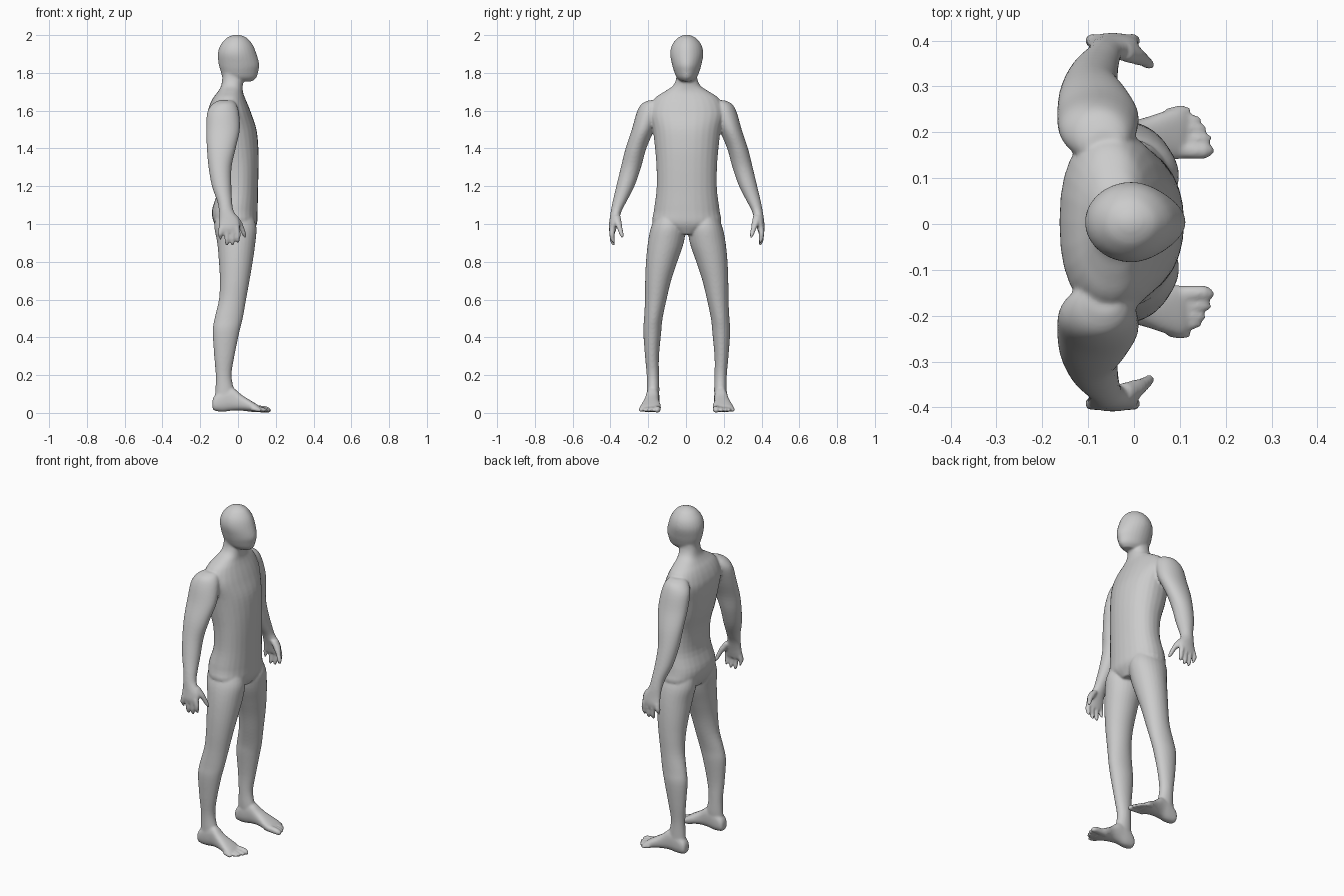
import bpy, bmesh, math

bm = bmesh.new()
CY = 0.004  # slight sideways offset of the body


def catmull(p0, p1, p2, p3, t):
    return 0.5 * (2 * p1 + (p2 - p0) * t + (2 * p0 - 5 * p1 + 4 * p2 - p3) * t * t
                  + (3 * p1 - p0 - 3 * p2 + p3) * t ** 3)


def loft(rows, axis='z', power=2.0, side=1, steps=4, n=28, front=None):
    """Closed skin through rows of (height, a0, a1, b0, b1) oval sections.
    axis z: a = x range, b = y range.  axis x: a = z range, b = y range."""
    fine = []
    for i in range(len(rows) - 1):
        q = [rows[max(i - 1, 0)], rows[i], rows[i + 1], rows[min(i + 2, len(rows) - 1)]]
        for s in range(steps):
            fine.append([catmull(*c, s / steps) for c in zip(*q)])
    fine.append(rows[-1])
    rings = []
    for h, a0, a1, b0, b1 in fine:
        ring = []
        for k in range(n):
            t = 2 * math.pi * k / n
            c, s = math.cos(t), math.sin(t)
            e = 2 / (front if front and c > 0 else power)
            a = (a0 + a1) / 2 + (a1 - a0) / 2 * math.copysign(abs(c) ** e, c)
            b = (b0 + b1) / 2 + (b1 - b0) / 2 * math.copysign(abs(s) ** e, s)
            co = (a, b * side + CY, h) if axis == 'z' else (h, b * side + CY, a)
            ring.append(bm.verts.new(co))
        rings.append(ring)
    for r0, r1 in zip(rings, rings[1:]):
        for k in range(n):
            bm.faces.new((r0[k], r0[(k + 1) % n], r1[(k + 1) % n], r1[k]))
    bm.faces.new(rings[0][::-1])
    bm.faces.new(rings[-1])


def sym(rows):
    return [(z, x0, x1, -w, w) for z, x0, x1, w in rows]


def digit(path, axis, side):
    """Finger or toe: (height, a, b, radius) points."""
    loft([(h, a - r, a + r, b - r, b + r) for h, a, b, r in path], axis, side=side, n=12)


# torso and neck
loft(sym([(0.945, -0.09, 0.07, 0.06), (1.0, -0.125, 0.10, 0.175), (1.07, -0.138, 0.104, 0.174),
          (1.18, -0.108, 0.106, 0.16), (1.3, -0.112, 0.109, 0.16), (1.4, -0.14, 0.108, 0.168),
          (1.5, -0.158, 0.098, 0.18), (1.58, -0.162, 0.072, 0.20), (1.63, -0.15, 0.053, 0.19),
          (1.67, -0.13, 0.036, 0.165), (1.70, -0.107, 0.026, 0.12), (1.73, -0.09, 0.025, 0.075),
          (1.77, -0.083, 0.03, 0.056), (1.82, -0.08, 0.03, 0.055)]), power=2.4, front=2.1)

# head
loft(sym([(1.755, -0.04, 0.075, 0.03), (1.775, -0.08, 0.098, 0.053), (1.81, -0.092, 0.108, 0.068),
          (1.845, -0.102, 0.113, 0.078), (1.9, -0.107, 0.098, 0.088), (1.945, -0.094, 0.08, 0.079),
          (1.98, -0.066, 0.053, 0.054), (1.995, -0.04, 0.028, 0.03), (2.002, -0.02, 0.005, 0.01)]),
     front=1.8)

for s in (1, -1):
    # leg
    loft([(1.04, -0.12, 0.08, 0.03, 0.165), (0.98, -0.125, 0.098, 0.008, 0.19),
          (0.9, -0.11, 0.092, 0.016, 0.206), (0.8, -0.101, 0.078, 0.05, 0.216),
          (0.7, -0.096, 0.061, 0.083, 0.22), (0.6, -0.101, 0.043, 0.107, 0.221),
          (0.5, -0.124, 0.025, 0.128, 0.226), (0.43, -0.134, 0.008, 0.135, 0.23),
          (0.3, -0.126, -0.019, 0.147, 0.221), (0.2, -0.118, -0.034, 0.147, 0.212),
          (0.12, -0.12, -0.02, 0.145, 0.212), (0.05, -0.125, 0.0, 0.148, 0.214)], side=s)
    # foot
    loft([(-0.136, 0.03, 0.06, 0.165, 0.195), (-0.125, 0.012, 0.09, 0.15, 0.209),
          (-0.08, 0.006, 0.13, 0.144, 0.214), (-0.03, 0.012, 0.135, 0.146, 0.216),
          (0.02, 0.012, 0.095, 0.146, 0.227), (0.07, 0.006, 0.064, 0.137, 0.243),
          (0.105, 0.004, 0.042, 0.138, 0.248), (0.12, 0.01, 0.03, 0.15, 0.235)],
         'x', power=2.4, side=s)
    # toes
    for tip, y, r in ((0.172, 0.155, 0.017), (0.167, 0.182, 0.012), (0.155, 0.204, 0.012),
                      (0.146, 0.222, 0.011), (0.123, 0.243, 0.011)):
        y0 = 0.19 + (y - 0.19) * 0.85
        digit([(0.07, 0.024, y0, r * 1.2), (tip - 0.03, 0.019, y, r * 1.05),
               (tip - 0.01, 0.015, y + 0.001, r * 0.9), (tip + 0.002, 0.013, y + 0.002, r * 0.4)], 'x', s)
    # shoulder and arm
    loft([(1.655, -0.10, -0.03, 0.14, 0.20), (1.635, -0.135, -0.01, 0.13, 0.24),
          (1.59, -0.163, 0.005, 0.14, 0.265), (1.5, -0.168, 0.01, 0.172, 0.291),
          (1.4, -0.165, -0.012, 0.214, 0.324), (1.3, -0.156, -0.034, 0.242, 0.349),
          (1.2, -0.138, -0.035, 0.277, 0.373), (1.12, -0.11, -0.031, 0.318, 0.392),
          (1.07, -0.101, -0.023, 0.344, 0.402), (1.02, -0.1, 0.006, 0.36, 0.409),
          (0.98, -0.103, 0.01, 0.371, 0.413), (0.955, -0.098, 0.002, 0.378, 0.409)], side=s)
    # fingers
    for x, tip in ((-0.093, 0.918), (-0.059, 0.886), (-0.029, 0.886), (-0.001, 0.9)):
        x0 = -0.047 + (x + 0.047) * 0.8
        digit([(0.985, x0, 0.393, 0.017), (0.95, x, 0.396, 0.0145), (tip + 0.018, x, 0.393, 0.0115),
               (tip - 0.002, x, 0.386, 0.005)], 'z', s)
    # thumb
    digit([(1.045, -0.025, 0.373, 0.022), (1.01, 0.0, 0.365, 0.021), (0.975, 0.02, 0.354, 0.015),
           (0.945, 0.032, 0.345, 0.012), (0.925, 0.039, 0.34, 0.005)], 'z', s)

# one continuous skin
bmesh.ops.recalc_face_normals(bm, faces=bm.faces)
mesh = bpy.data.meshes.new("body")
bm.to_mesh(mesh)
bm.free()
body = bpy.data.objects.new("body", mesh)
bpy.context.collection.objects.link(body)

skin = body.modifiers.new("skin", 'REMESH')
skin.mode = 'VOXEL'
skin.voxel_size = 0.006
skin.use_smooth_shade = True
soft = body.modifiers.new("soften", 'SMOOTH')
soft.factor = 0.5
soft.iterations = 6
